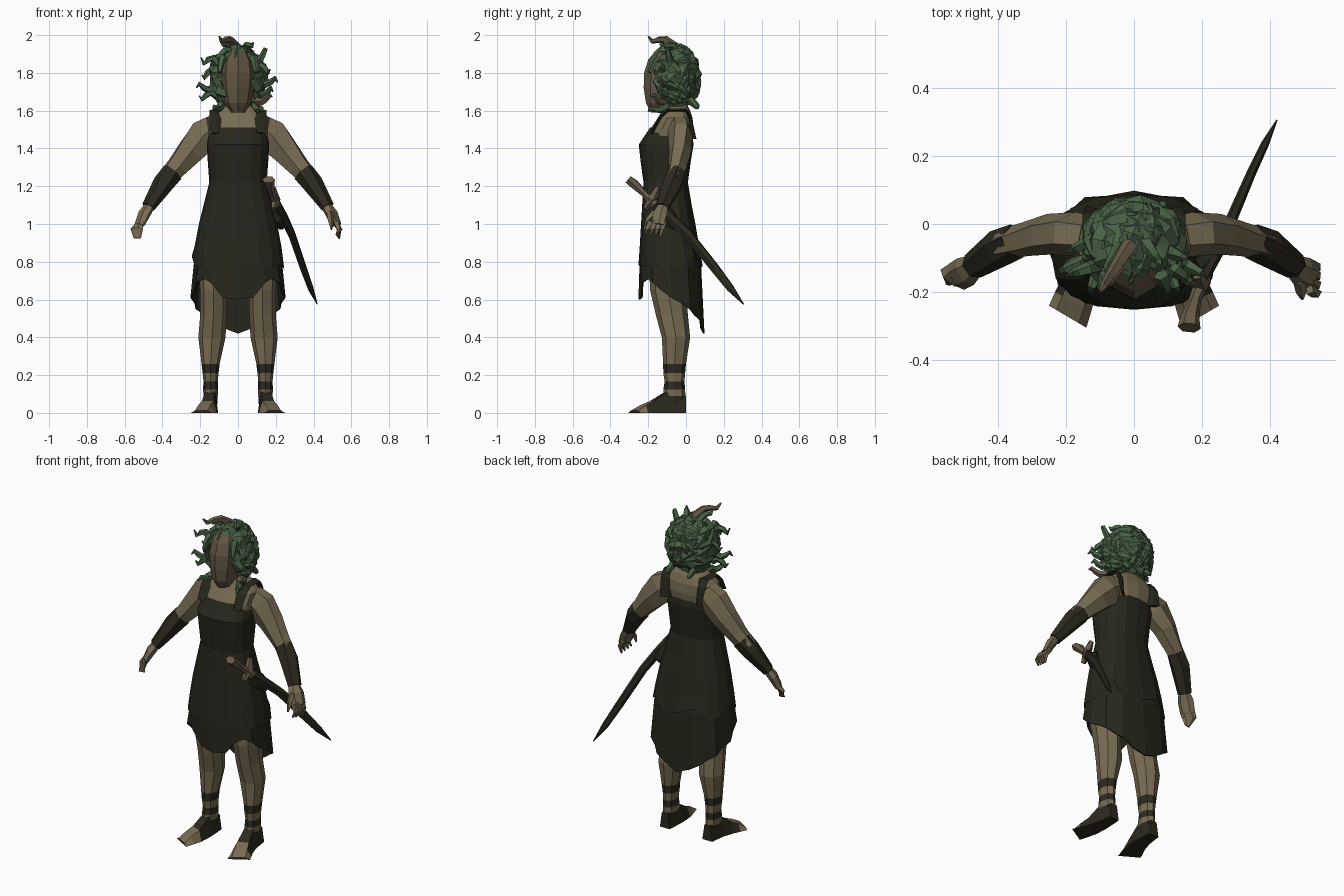
import bpy, bmesh, math, random
from mathutils import Vector as V

random.seed(4)
if "Cube" in bpy.data.objects:
    bpy.data.objects.remove(bpy.data.objects["Cube"], do_unlink=True)


def material(name, rgb):
    m = bpy.data.materials.new(name)
    m.use_nodes = True
    m.diffuse_color = (*rgb, 1)
    b = m.node_tree.nodes["Principled BSDF"]
    b.inputs["Base Color"].default_value = (*rgb, 1)
    b.inputs["Roughness"].default_value = 0.9
    return m


SKIN = material("olive skin", (0.185, 0.147, 0.085))
FACE = material("shaded face", (0.130, 0.098, 0.060))
CLOTH = material("dark cloth", (0.0195, 0.020, 0.0115))
LEATHER = material("dark leather", (0.024, 0.022, 0.0135))
HAIR = material("snake green", (0.064, 0.118, 0.058))
WOOD = material("brown hilt", (0.135, 0.103, 0.065))


def finish(name, bm, mats, rule=None):
    bmesh.ops.recalc_face_normals(bm, faces=bm.faces)
    if rule:
        for f in bm.faces:
            f.material_index = rule(f.calc_center_median(), f.normal)
    me = bpy.data.meshes.new(name)
    bm.to_mesh(me)
    bm.free()
    for m in mats:
        me.materials.append(m)
    ob = bpy.data.objects.new(name, me)
    bpy.context.collection.objects.link(ob)
    return ob


def add_loft(bm, rings, caps=True):
    vs = [[bm.verts.new(p) for p in r] for r in rings]
    n = len(vs[0])
    for a, b in zip(vs, vs[1:]):
        for i in range(n):
            bm.faces.new((a[i], a[(i + 1) % n], b[(i + 1) % n], b[i]))
    if caps:
        bm.faces.new(vs[0])
        bm.faces.new(vs[-1])


def loft(name, rings, mats, rule=None, caps=True):
    bm = bmesh.new()
    add_loft(bm, rings, caps)
    return finish(name, bm, mats, rule)


# Horizontal oval starting at the front: half width, front y, back y
def oval(z, hx, front, back, cx=0, n=16, e=0.8):
    ring = []
    for i in range(n):
        a = math.tau * i / n
        s, c = math.sin(a), -math.cos(a)
        ring.append(V((cx + hx * math.copysign(abs(s) ** e, s),
                       (front + back) / 2 + (back - front) / 2 * math.copysign(abs(c) ** e, c), z)))
    return ring


# Rings along a path; each radius is one number or (sideways, upward)
def tube_rings(pts, radii, n=6, up=V((0, 0, 1))):
    pts = [V(p) for p in pts]
    out = []
    for i, (p, r) in enumerate(zip(pts, radii)):
        t = (pts[min(i + 1, len(pts) - 1)] - pts[max(i - 1, 0)]).normalized()
        s = t.cross(up)
        s = s.normalized() if s.length > 0.01 else V((1, 0, 0))
        u = s.cross(t)
        ra, rb = r if isinstance(r, tuple) else (r, r)
        out.append([p + s * ra * math.cos(math.tau * k / n) + u * rb * math.sin(math.tau * k / n)
                    for k in range(n)])
    return out


# Dress: fitted body ending in an overskirt edge, cut lower at the back
body = [(1.51, .145, -.19, .035), (1.42, .165, -.25, .04), (1.33, .16, -.24, .025),
        (1.22, .152, -.225, .01), (1.10, .182, -.232, .03), (1.0, .207, -.238, .05),
        (.88, .23, -.245, .07)]
rings = [oval(*b, n=16) for b in body]
for p in rings[0]:
    if p.y > -.02:
        p.z = 1.46
edge = oval(.78, .245, -.252, .088, n=16)
for i, p in enumerate(edge):
    p.z += (.05, -.02, .0)[i % 3] if p.y > -.1 else 0
loft("dress_body", rings + [edge], [CLOTH], caps=False)

# Pleated lower skirt with a scalloped hem, long at the back
half_hem = [.60, .61, .69, .71, .69, .65, .61, .58, .55, .52, .49, .45, .42]
hem = half_hem + half_hem[-2:0:-1]
low = oval(.6, .252, -.252, .098, n=24)
for i, p in enumerate(low):
    p.z = hem[i]
    if i % 2:
        p.x, p.y = p.x * .94, -.08 + (p.y + .08) * .94
skirt = loft("pleated_skirt", [oval(.9, .215, -.235, .06, n=24), oval(.78, .235, -.246, .08, n=24), low],
             [CLOTH], caps=False)
mod = skirt.modifiers.new("thickness", "SOLIDIFY")
mod.thickness = 0.008

# Upper chest, shoulders and neck
loft("chest_and_neck", [oval(1.42, .15, -.225, .03), oval(1.5, .16, -.19, .04), oval(1.56, .168, -.15, .035),
                        oval(1.605, .12, -.125, .02), oval(1.64, .052, -.12, .0), oval(1.74, .048, -.12, .0)], [SKIN])

# Head with a ridge down the middle of the face
loft("head", [oval(*r, n=8, e=1) for r in [(1.59, .035, -.185, -.08), (1.64, .07, -.212, -.03),
     (1.72, .085, -.224, .02), (1.8, .092, -.222, .03), (1.87, .08, -.2, .02), (1.93, .04, -.15, -.02)]], [FACE])

# Hair mass: a jittered shell opened around the face
bm = bmesh.new()
bmesh.ops.create_icosphere(bm, subdivisions=3, radius=1)
for v in bm.verts:
    k = random.uniform(.88, 1.06)
    v.co = V((v.co.x * .143 * k, -.062 + v.co.y * .13 * k, 1.775 + v.co.z * .172 * k))
gone = [f for f in bm.faces if (c := f.calc_center_median()).y < -.09 and abs(c.x) < .085 and c.z < 1.87]
bmesh.ops.delete(bm, geom=gone, context="FACES")
finish("hair_mass", bm, [HAIR])

# Broad locks lying over the hair mass
bm = bmesh.new()
count = 0
while count < 70:
    d = V((random.gauss(0, 1), random.gauss(.1, 1), random.gauss(0, 1))).normalized()
    p = V((d.x * .134, -.064 + d.y * .122, 1.775 + d.z * .158))
    if p.y < -.08 and abs(p.x) < .1 and p.z < 1.88:
        continue
    count += 1
    t = d.cross(V((random.gauss(0, 1), random.gauss(0, 1), random.gauss(0, 1)))).normalized() * .05
    add_loft(bm, tube_rings([p - t - d * .014, p + d * .012, p + t + d * .004, p + t * 1.5 - d * .004],
                            [.024, (.032, .018), (.022, .012), .002], n=4, up=d))
finish("hair_locks", bm, [HAIR])


# Snakes curling outward: root, tip, lift of the bend
def snake_group(name, snakes, mat):
    bm = bmesh.new()
    for a, b, lift in snakes:
        a, b = V(a), V(b)
        z = V((0, 0, lift))
        pts = [a, a.lerp(b, .35) + z * .7, a.lerp(b, .6) + z * .3, a.lerp(b, .85) - z * .4, b + z * .3]
        add_loft(bm, tube_rings(pts, [.024, .02, .017, .013, .004], n=5))
    finish(name, bm, [mat])


snake_group("hair_snakes", [
    ((-.10, -.12, 1.84), (-.195, -.15, 1.87), .04), ((-.12, -.1, 1.73), (-.22, -.14, 1.73), -.03),
    ((-.11, -.1, 1.68), (-.205, -.12, 1.67), .03), ((-.12, -.05, 1.8), (-.19, -.08, 1.78), .03),
    ((.10, -.08, 1.86), (.155, -.1, 1.93), -.02), ((.12, -.1, 1.76), (.21, -.15, 1.76), -.03),
    ((.11, -.1, 1.70), (.185, -.15, 1.71), -.03), ((.10, -.12, 1.82), (.17, -.17, 1.81), .03),
    ((.03, -.05, 1.92), (.08, -.12, 1.955), .02), ((-.09, -.1, 1.63), (-.13, -.2, 1.61), -.02),
    ((.09, -.1, 1.63), (.13, -.2, 1.60), -.02), ((.07, .02, 1.66), (.09, .065, 1.61), .0),
    ((-.07, .02, 1.66), (-.06, .07, 1.62), .0), ((.08, -.15, 1.88), (.10, -.2, 1.80), .02),
    ((-.08, -.15, 1.88), (-.10, -.2, 1.80), .02), ((-.04, -.07, 1.92), (-.085, -.14, 1.965), .02)], HAIR)
snake_group("brown_snakes", [((-.01, -.06, 1.94), (-.10, -.2, 1.985), .03),
                             ((.10, -.12, 1.65), (.18, -.18, 1.68), -.02)], FACE)


def banded_leg(c, n):
    return 1 if c.z < .09 or .125 < c.z < .165 or .21 < c.z < .26 else 0


def foot_colour(c, n):
    return 0 if n.z > .3 and c.y < -.2 else 1


for side, s in (("left", 1), ("right", -1)):
    # Flat shoulder strap
    strap = [(.112 * s, -.182, 1.48), (.118 * s, -.14, 1.56), (.118 * s, -.10, 1.602),
             (.118 * s, .0, 1.602), (.118 * s, .022, 1.56), (.112 * s, .037, 1.45)]
    loft(side + "_strap", tube_rings(strap, [(.034, .009)] * 6, n=4, up=V((0, -.05, 1))), [CLOTH])

    # Upper arm, bracer and palm
    loft(side + "_upper_arm", tube_rings(
        [(.12 * s, -.04, 1.51), (.175 * s, -.03, 1.47), (.25 * s, -.03, 1.387), (.32 * s, -.045, 1.305), (.385 * s, -.06, 1.235)],
        [(.06, .08), (.065, .1), (.06, .08), (.05, .062), (.045, .05)]), [SKIN])
    loft(side + "_bracer", tube_rings(
        [(.345 * s, -.05, 1.275), (.395 * s, -.07, 1.215), (.475 * s, -.125, 1.09)],
        [(.052, .06), (.056, .056), (.04, .034)]), [LEATHER])
    loft(side + "_palm", tube_rings(
        [(.465 * s, -.12, 1.10), (.495 * s, -.14, 1.055), (.522 * s, -.155, .995)],
        [(.032, .025), (.046, .028), (.044, .02)]), [SKIN])

    # Leg with sandal bands around the shin
    leg = [(.88, .125, .085, -.2, .02), (.65, .13, .072, -.19, .0), (.52, .13, .07, -.16, .01), (.40, .138, .072, -.128, .022),
           (.26, .145, .048, -.121, .0), (.21, .145, .042, -.12, -.005), (.165, .145, .038, -.113, -.008),
           (.125, .145, .04, -.12, -.005), (.09, .145, .038, -.12, -.003), (.03, .145, .034, -.11, -.005)]
    loft(side + "_leg", [oval(z, hx, f, b, cx * s, n=8, e=1) for z, cx, hx, f, b in leg], [SKIN, LEATHER], banded_leg)

    # Sandalled foot: inner ground point, outer ground point, height
    foot = [(.112, .0, .178, .0, .09), (.105, -.11, .19, -.09, .115), (.11, -.2, .212, -.16, .062), (.125, -.255, .232, -.2, .04),
            (.14, -.305, .25, -.24, .012)]
    rings = []
    for xi, yi, xo, yo, h in foot:
        a, b = V((xi * s, yi, 0)), V((xo * s, yo, 0))
        rings.append([a, b, b.lerp(a, .2) + V((0, 0, h)), a.lerp(b, .2) + V((0, 0, h))])
    loft(side + "_foot", rings, [SKIN, LEATHER], foot_colour)

# Left hand with spread fingers and thumb
bm = bmesh.new()
for k in range(4):
    y = -.118 - k * .025
    add_loft(bm, tube_rings([(.515, y, 1.01), (.538, y - .01, .97), (.535 - .005 * k, y - .018, .922 + .006 * k)],
                            [.017, .015, .005], n=4))
add_loft(bm, tube_rings([(.485, -.165, 1.06), (.492, -.2, 1.02), (.495, -.22, .97)], [.018, .016, .005], n=4))
finish("left_fingers", bm, [SKIN])

# Right hand closed into a flat wedge
loft("right_fingers", tube_rings([(-.515, -.152, 1.01), (-.536, -.16, .975), (-.533, -.175, .925)],
                                 [(.046, .02), (.042, .017), (.02, .005)]), [SKIN])

# Sword slung on the left hip
loft("blade", tube_rings([(.20, -.17, 1.115), (.245, -.08, 1.03), (.285, .01, .945), (.345, .15, .77), (.385, .235, .66), (.42, .305, .575)],
                         [(.016, .03), (.02, .03), (.017, .028), (.014, .027), (.012, .022), (.002, .003)], n=6), [LEATHER])
loft("hilt", tube_rings([(.162, -.305, 1.235), (.165, -.275, 1.212), (.18, -.22, 1.16), (.205, -.16, 1.10)],
                        [(.034, .024), (.028, .026), (.018, .018), (.024, .026)], n=6), [WOOD])
loft("hilt_guard", tube_rings([(.19, -.215, 1.08), (.197, -.175, 1.13), (.185, -.15, 1.195)],
                              [.014, .028, .014], n=5), [WOOD])

# Belt loop holding the sword against the dress
loft("sword_holder", tube_rings([(.17, -.13, 1.08), (.215, -.10, 1.04), (.235, -.05, .99)],
                                [(.03, .045), (.035, .05), (.02, .03)], n=6), [CLOTH])
